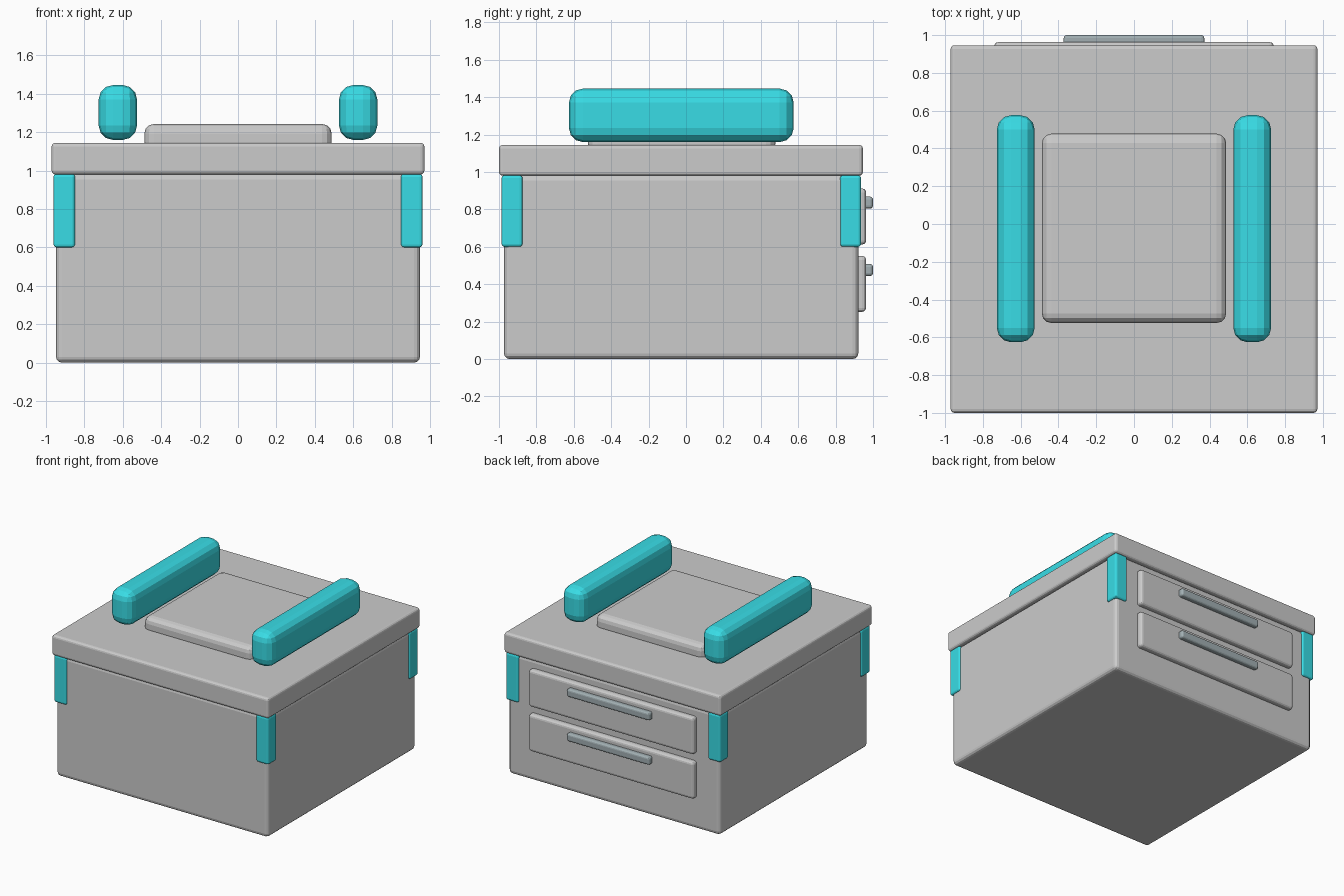
import bpy
import bmesh

if "Cube" in bpy.data.objects:
    bpy.data.objects.remove(bpy.data.objects["Cube"])


def material(name, color):
    m = bpy.data.materials.new(name)
    m.diffuse_color = (*color, 1)
    m.use_nodes = True
    m.node_tree.nodes["Principled BSDF"].inputs["Base Color"].default_value = m.diffuse_color
    return m


TEAL = material("teal", (0.04, 0.72, 0.79))
METAL = material("metal", (0.36, 0.43, 0.45))


def box(name, x, y, z, bevel, segments=3, mat=None):
    """Bevelled box from (min, max) ranges on each axis."""
    mesh = bpy.data.meshes.new(name)
    bm = bmesh.new()
    bmesh.ops.create_cube(bm, size=1)
    for v in bm.verts:
        for i, (lo, hi) in enumerate((x, y, z)):
            v.co[i] = (lo + hi) / 2 + v.co[i] * (hi - lo)
    bmesh.ops.bevel(bm, geom=bm.edges[:], offset=bevel, segments=segments,
                    profile=0.5, affect='EDGES', clamp_overlap=True)
    bm.to_mesh(mesh)
    bm.free()
    ob = bpy.data.objects.new(name, mesh)
    bpy.context.collection.objects.link(ob)
    if mat:
        mesh.materials.append(mat)
    return ob


# Main case and overhanging lid
box("body", (-0.948, 0.948), (-0.973, 0.921), (0, 0.985), 0.03)
box("lid", (-0.971, 0.971), (-1.0, 0.946), (0.98, 1.145), 0.02)

# Raised pad on the lid
box("top_pad", (-0.488, 0.488), (-0.524, 0.478), (1.10, 1.243), 0.05)

# Padded rails either side of the pad
for side, s in (("left", -1), ("right", 1)):
    box(f"{side}_rail", (s * 0.626 - 0.1, s * 0.626 + 0.1),
        (-0.626, 0.576), (1.16, 1.446), 0.075, 3, TEAL)

# Corner guards under the lid
for side, s in (("left", -1), ("right", 1)):
    for end, t in (("front", -1), ("back", 1)):
        cx, cy = s * 0.905, -0.025 + t * 0.905
        box(f"{end}_{side}_corner_guard", (cx - 0.056, cx + 0.056),
            (cy - 0.056, cy + 0.056), (0.6, 0.983), 0.016, 3, TEAL)

# Drawer fronts and bar handles on the back
for level, z in (("lower", 0.402), ("upper", 0.762)):
    box(f"{level}_drawer", (-0.74, 0.74), (0.885, 0.963),
        (z - 0.15, z + 0.15), 0.022)
    box(f"{level}_handle", (-0.372, 0.372), (0.94, 1.0),
        (z + 0.042, z + 0.106), 0.016, 3, METAL)
